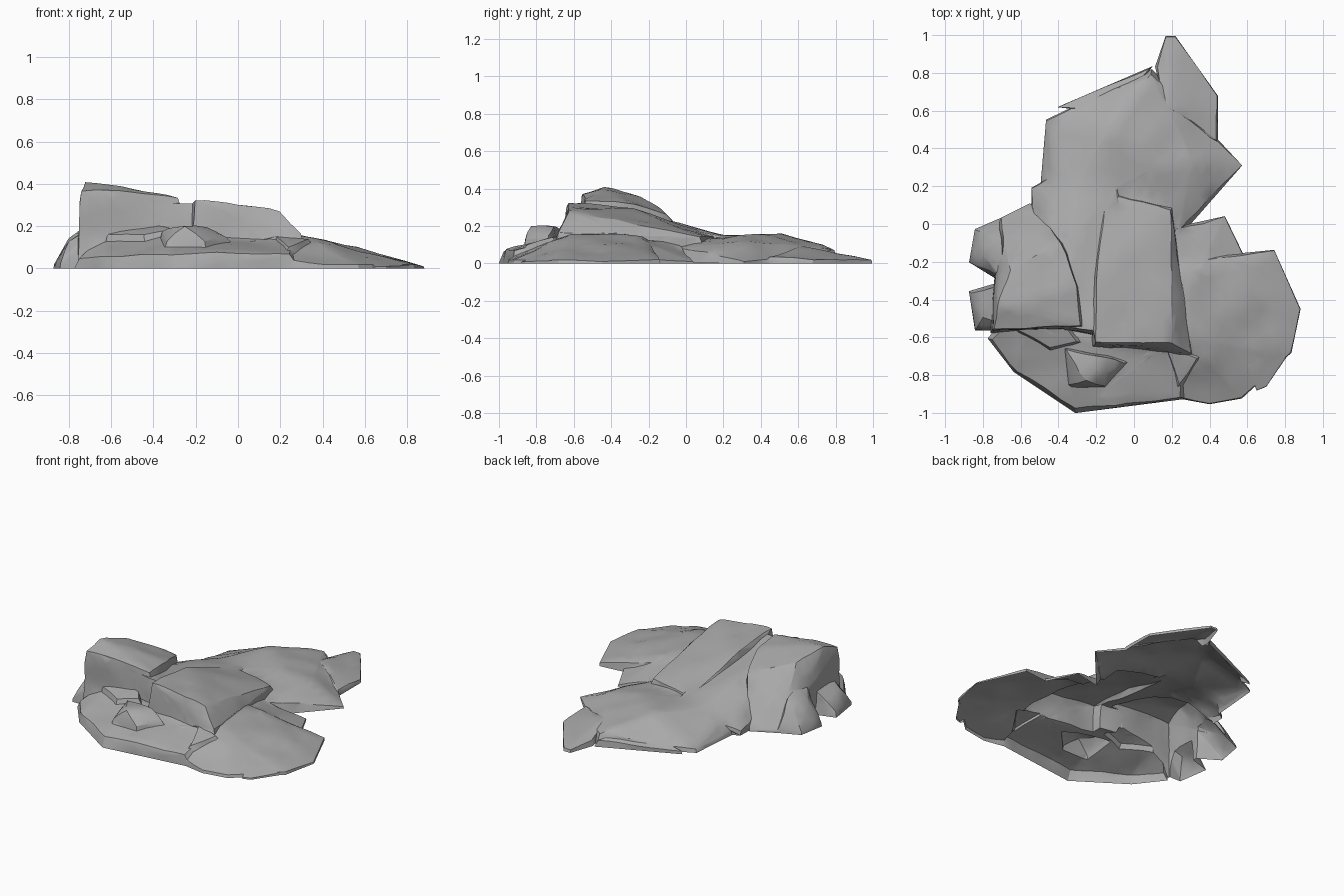
import bpy
import bmesh
from mathutils import Vector, noise

if "Cube" in bpy.data.objects:
    bpy.data.objects.remove(bpy.data.objects["Cube"], do_unlink=True)

slabs = []


def slab(name, flare, *crest):
    """Convex stone: crest points in hundredths, sides flaring out as they fall to the ground."""
    points = [Vector(p) / 100 for p in crest]
    middle = sum(points, Vector()) / len(points)
    depth = 0.05 + 0.004 * len(slabs)
    bm = bmesh.new()
    for p in points:
        outward = p - middle
        outward.z = 0
        foot = p + outward.normalized() * flare * p.z
        bm.verts.new(p)
        bm.verts.new((foot.x, foot.y, 0))
        bm.verts.new((foot.x, foot.y, -depth))
    hull = bmesh.ops.convex_hull(bm, input=bm.verts)
    loose = {v for v in hull["geom_interior"] + hull["geom_unused"]
             if isinstance(v, bmesh.types.BMVert)}
    bmesh.ops.delete(bm, geom=list(loose), context="VERTS")
    bmesh.ops.recalc_face_normals(bm, faces=bm.faces)
    mesh = bpy.data.meshes.new(name)
    bm.to_mesh(mesh)
    bm.free()
    stone = bpy.data.objects.new(name, mesh)
    stone.hide_render = True
    bpy.context.collection.objects.link(stone)
    slabs.append(stone)


# High slabs with the front cliff, and the saddle that ties them together
slab("tall_block", 0.05, (-75, -56, 38), (-72, -44, 42), (-66, -24, 36), (-28, -54, 34),
     (-30, -33, 33), (-38, -10, 27), (-71, 3, 1), (-55, 11, 1))
slab("middle_slab", 0.1, (-21, -63, 33), (20, -64, 28), (30, -68, 17), (-20, -28, 30),
     (20, -15, 18), (-15, 16, 15), (20, 8, 14))
slab("saddle", 0.1, (-36, -54, 31), (-14, -59, 31), (-33, -10, 23), (-8, -8, 21), (-46, 6, 14),
     (-10, 18, 15), (-54, 19, 3), (-54, 10, 5), (-30, 30, 12))

# Low slabs running out to the back
slab("back_slab", 0.3, (-12, 52, 16), (10, 30, 15), (30, 35, 12), (-46, 55, 2), (9, 80, 7),
     (57, 31, 1), (24, -3, 9), (-49, 20, 2), (-40, 2, 14))
slab("back_stratum", 0.3, (-40, 62, 2), (9, 83, 4), (-10, 60, 8))
slab("back_tip", 0.3, (12, 83, 3), (17, 99, 2), (22, 99, 2), (26, 90, 3), (44, 68, 2),
     (44, 44, 4), (18, 62, 9))

# Thin apron on one side
slab("apron", 0.2, (14, -62, 16), (14, -22, 15), (30, -60, 16), (30, -25, 15), (45, -40, 11),
     (72, -40, 6), (20, -91, 4), (40, -95, 2), (57, -92, 2), (83, -68, 2), (88, -45, 1),
     (74, -14, 2))
slab("apron_toe", 0.2, (65, -88, 1), (70, -86, 1), (83, -67, 2), (60, -74, 6))
slab("apron_spur", 0.2, (48, 4, 1), (18, -4, 11), (58, -17, 2), (20, -30, 14), (32, -28, 14))

# Ledge and broken stones below the cliff
slab("front_ledge", 0.3, (-31, -98, 7), (-62, -78, 6), (-76, -61, 5), (-64, -50, 14),
     (-22, -92, 9), (25, -92, 7), (24, -60, 15), (-38, -60, 16))
slab("front_boulder", 0.1, (-34, -85, 13), (-25, -83, 21), (-14, -70, 20), (-5, -74, 15),
     (-37, -66, 18), (-16, -86, 13))
slab("cliff_foot", 0.2, (-66, -54, 16), (-45, -66, 16), (-30, -62, 19), (-40, -50, 20))
slab("front_step", 0.2, (18, -64, 16), (33, -70, 14), (24, -86, 10))

# Broken stones against the tall block
slab("side_chunk", 0.2, (-87, -36, 3), (-84, -56, 2), (-80, -50, 13), (-70, -33, 19), (-70, -54, 18))
slab("side_shoulder", 0.2, (-87, -20, 2), (-84, -3, 2), (-81, -17, 14), (-70, -8, 20),
     (-70, -28, 22), (-70, 3, 3))

# Join all slabs into one stone
core = slabs[0]
for other in slabs[1:]:
    union = core.modifiers.new(other.name, "BOOLEAN")
    union.operation = "UNION"
    union.solver = "EXACT"
    union.object = other
graph = bpy.context.evaluated_depsgraph_get()
joined = bpy.data.meshes.new_from_object(core.evaluated_get(graph))
for stone in slabs:
    bpy.data.objects.remove(stone, do_unlink=True)

# Trim at the ground, leaving the underside open
bm = bmesh.new()
bm.from_mesh(joined)
bmesh.ops.bisect_plane(bm, geom=bm.verts[:] + bm.edges[:] + bm.faces[:], dist=1e-5,
                       plane_co=(0, 0, 0), plane_no=(0, 0, 1), clear_inner=True)
bmesh.ops.remove_doubles(bm, verts=bm.verts, dist=0.002)

# Split the big facets, then weather and soften them slightly
bmesh.ops.triangulate(bm, faces=bm.faces)
for limit in (0.25, 0.14, 0.1):
    long_edges = [e for e in bm.edges if e.calc_length() > limit]
    bmesh.ops.subdivide_edges(bm, edges=long_edges, cuts=1)
    bmesh.ops.triangulate(bm, faces=bm.faces)
raised = [v for v in bm.verts if v.co.z > 0.004]
for v in raised:
    rough = noise.noise_vector(v.co * 6) * 0.014
    v.co += rough * min(1, v.co.z / 0.06)
    v.co.z = max(v.co.z, 0.003)
bmesh.ops.smooth_vert(bm, verts=[v for v in raised if v.co.z > 0.03], factor=0.2,
                      use_axis_x=True, use_axis_y=True, use_axis_z=True)
bm.to_mesh(joined)
bm.free()

# One plain stone colour
grey = bpy.data.materials.new("grey_stone")
grey.use_nodes = True
colour = (0.4, 0.4, 0.4, 1)
grey.diffuse_color = colour
grey.node_tree.nodes["Principled BSDF"].inputs["Base Color"].default_value = colour
joined.materials.clear()
joined.materials.append(grey)

joined.name = "rock_outcrop"
rock = bpy.data.objects.new("rock_outcrop", joined)
bpy.context.collection.objects.link(rock)
bpy.context.view_layer.objects.active = rock
rock.select_set(True)
bpy.ops.object.shade_smooth_by_angle(angle=0.5)
